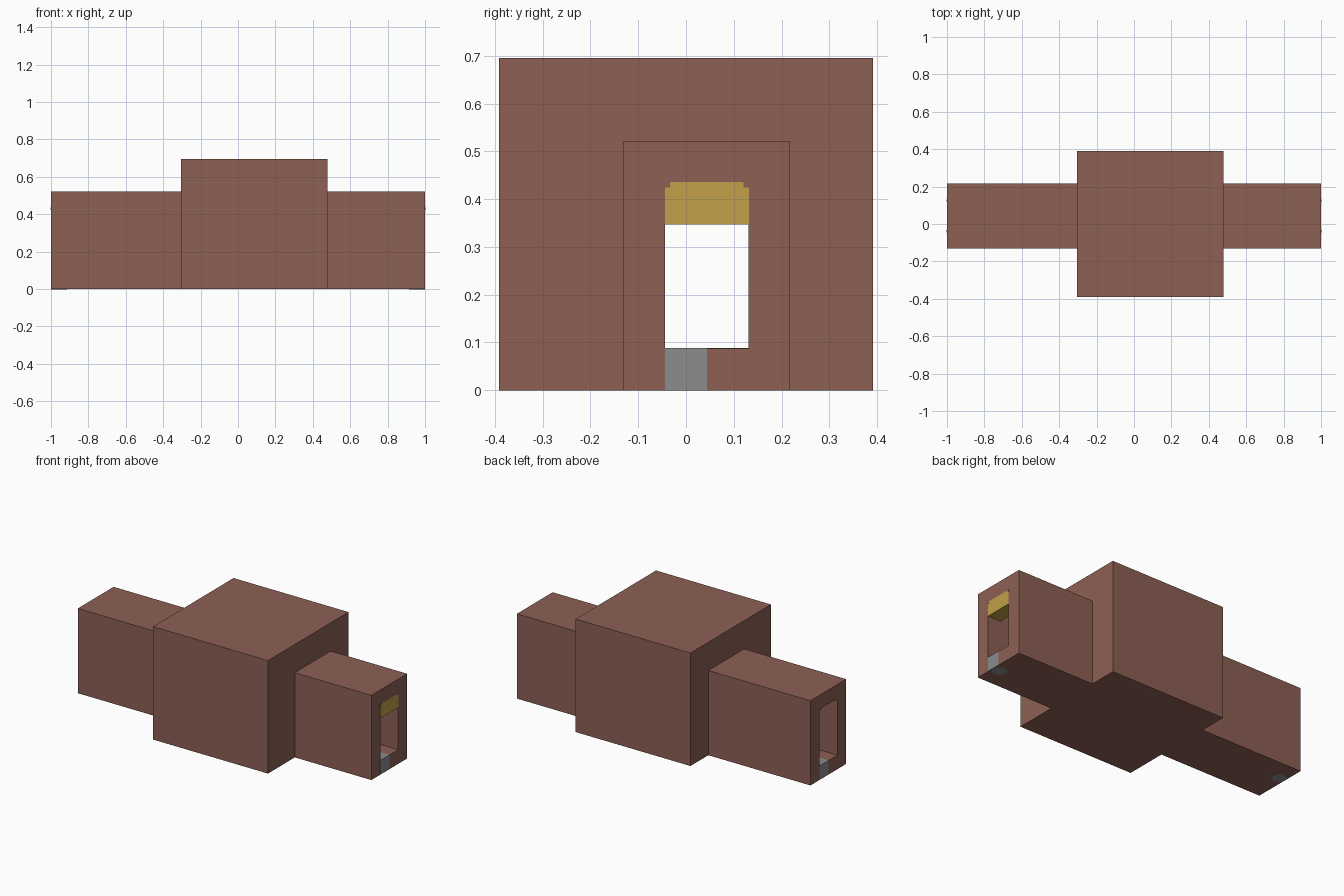
import bpy
from mathutils import Vector

cube = bpy.data.objects.get("Cube")
if cube:
    bpy.data.objects.remove(cube, do_unlink=True)

U = 2 / 23  # one building block
ORIGIN = Vector((11.5, 4.5, 0))  # block coordinates of the centre


def material(name, rgb):
    mat = bpy.data.materials.new(name)
    mat.use_nodes = True
    colour = (*rgb, 1)
    mat.diffuse_color = colour
    mat.node_tree.nodes["Principled BSDF"].inputs["Base Color"].default_value = colour
    return mat


BROWN = material("brick brown", (0.265, 0.117, 0.09))
GOLD = material("ochre gold", (0.54, 0.35, 0.065))
GREY = material("stone grey", (0.265, 0.265, 0.265))


def box(name, low, high, mat, grow=0.0):
    """Box between two corners given in blocks, optionally grown a little."""
    a = (Vector(low) - ORIGIN) * U
    b = (Vector(high) - ORIGIN) * U
    bpy.ops.mesh.primitive_cube_add(size=1, location=(a + b) / 2)
    ob = bpy.context.object
    ob.name = name
    ob.scale = b - a + Vector((grow, grow, grow))
    bpy.ops.object.transform_apply(location=False, rotation=False, scale=True)
    ob.data.materials.append(mat)
    return ob


def boolean(target, tool, operation):
    mod = target.modifiers.new(operation.lower(), "BOOLEAN")
    mod.operation = operation
    mod.solver = "EXACT"
    mod.object = tool
    bpy.context.view_layer.objects.active = target
    bpy.ops.object.modifier_apply(modifier=mod.name)
    bpy.data.objects.remove(tool, do_unlink=True)


# Hollow hall with a passage running through it
hall = box("hall_and_passage", (8, 0, 0), (17, 9, 8), BROWN)
boolean(hall, box("passage_outside", (0, 3, 0), (23, 7, 6), BROWN), "UNION")
boolean(hall, box("hall_space", (9, 1, 1), (16, 8, 7), BROWN), "DIFFERENCE")
boolean(hall, box("passage_space", (-1, 4, 1), (24, 6, 5), BROWN), "DIFFERENCE")

# Lintel across the left doorway
box("left_lintel", (22, 4, 4), (23, 6, 5), GOLD, 0.002)

# Small blocks in the upper corners of both doorways
for side, x, mat in (("left", 22, BROWN), ("right", 0, GOLD)):
    for corner, y in (("front", 4), ("back", 5.9)):
        box(f"{side}_{corner}_corner", (x, y, 4.9), (x + 1, y + 0.1, 5), mat, 0.003)

# Threshold stone at each doorway, with a round foot under it
for side, x, y in (("left", 22, 4), ("right", 0, 5)):
    stone = box(f"{side}_threshold", (x, y, 0.02), (x + 1, y + 1, 1), GREY, 0.002)
    foot_at = (Vector((x + 0.5, y + 0.5, 0)) - ORIGIN) * U
    bpy.ops.mesh.primitive_cylinder_add(vertices=32, radius=U / 2, depth=0.002,
                                        location=foot_at)
    foot = bpy.context.object
    foot.name = f"{side}_threshold_foot"
    foot.data.materials.append(GREY)
